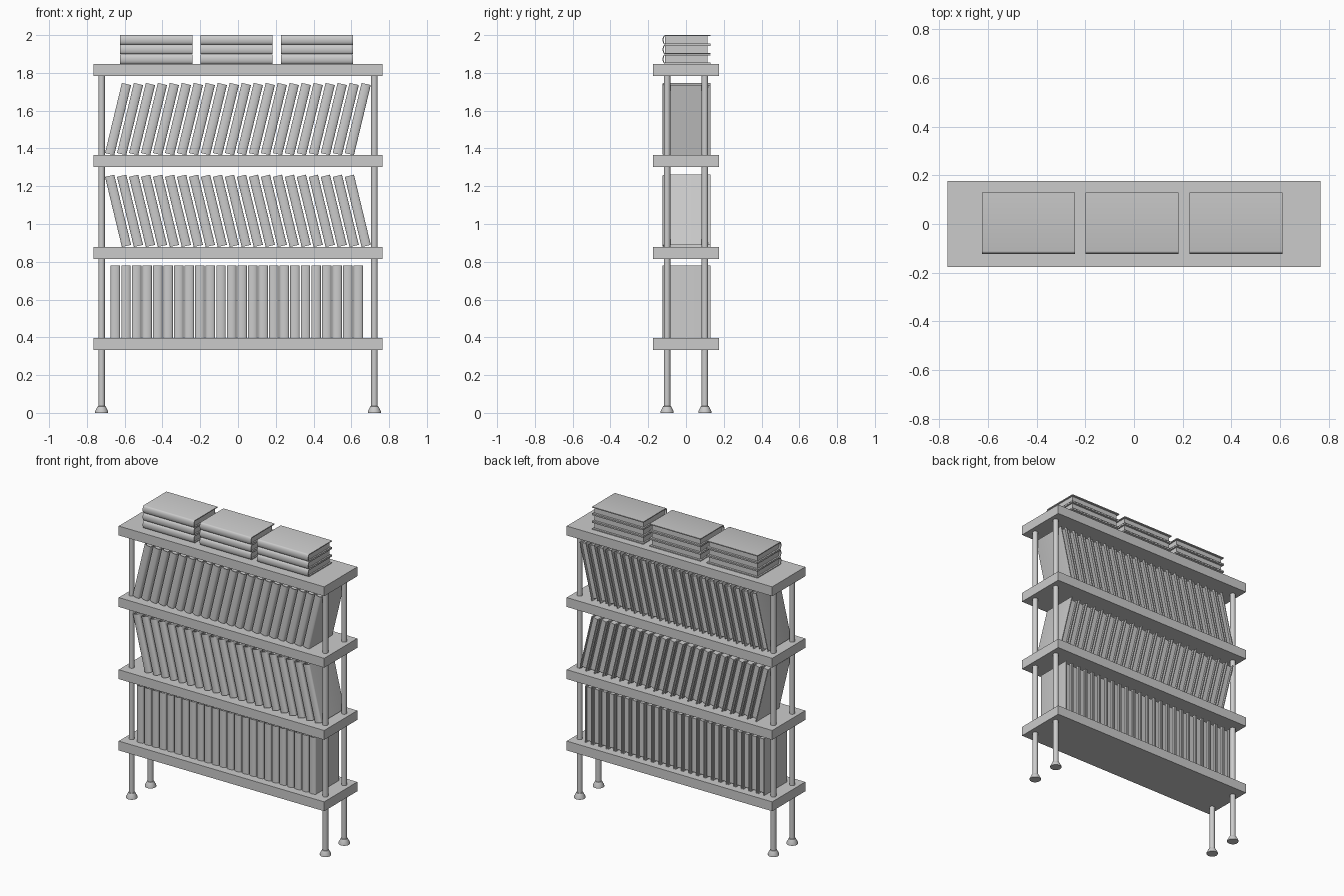
import bpy, bmesh
from math import sin, cos, pi, radians

if "Cube" in bpy.data.objects:
    bpy.data.objects.remove(bpy.data.objects["Cube"])

SHELF_TOPS = (0.397, 0.878, 1.364, 1.846)
BOOK_L, BOOK_T = 0.382, 0.05


def new_object(name, mesh, loc=(0, 0, 0), rot=(0, 0, 0)):
    ob = bpy.data.objects.new(name, mesh)
    ob.location, ob.rotation_euler = loc, rot
    bpy.context.collection.objects.link(ob)
    return ob


def add_box(bm, lo, hi):
    verts = bmesh.ops.create_cube(bm, size=1)["verts"]
    for v in verts:
        v.co = [(a + b) / 2 + c * (b - a) for a, b, c in zip(lo, hi, v.co)]


def finish(bm, name, smooth=False):
    bmesh.ops.recalc_face_normals(bm, faces=bm.faces[:])
    mesh = bpy.data.meshes.new(name)
    bm.to_mesh(mesh)
    bm.free()
    if smooth:
        mesh.shade_smooth()
        mesh.set_sharp_from_angle(angle=radians(35))
    return mesh


# Book: U-shaped cover with rounded spine, plus recessed page block
def book_mesh():
    bm = bmesh.new()
    h, c, front, back, n = BOOK_T / 2, 0.006, -0.112, 0.129, 10

    def spine(r, depth):
        return [(-r * cos(pi * i / n), front - depth * sin(pi * i / n)) for i in range(n + 1)]

    outer, inner = spine(h, 0.012), spine(h - c, 0.006)
    outer = [(-h, back)] + outer + [(h, back)]
    inner = [(-h + c, back)] + inner + [(h - c, back)]
    rings = [[[bm.verts.new((x, y, z)) for x, y in line] for line in (outer, inner)]
             for z in (-BOOK_L / 2, BOOK_L / 2)]
    (o0, i0), (o1, i1) = rings
    for k in range(len(outer) - 1):
        for a, b in ((o0, o1), (i0, i1), (o0, i0), (o1, i1)):
            bm.faces.new((a[k], a[k + 1], b[k + 1], b[k]))
    for k in (0, -1):
        bm.faces.new((o0[k], o1[k], i1[k], i0[k]))
    z = BOOK_L / 2 - 0.01
    add_box(bm, (-h + c, front, -z), (h - c, back - 0.014, z))
    return finish(bm, "book", True)


# Post with flared foot, revolved from a profile
def post_mesh():
    bm = bmesh.new()
    n = 24
    profile = ((0.035, 0), (0.035, 0.008), (0.021, 0.035), (0.0175, 0.036), (0.0175, 1.8))
    rings = [[bm.verts.new((r * cos(2 * pi * i / n), r * sin(2 * pi * i / n), z)) for i in range(n)]
             for r, z in profile]
    for a, b in zip(rings, rings[1:]):
        for i in range(n):
            j = (i + 1) % n
            bm.faces.new((a[i], a[j], b[j], b[i]))
    bm.faces.new(rings[0])
    bm.faces.new(rings[-1])
    return finish(bm, "post", True)


# Shelves
bm = bmesh.new()
add_box(bm, (-0.766, -0.176, -0.063), (0.766, 0.176, 0))
shelf = finish(bm, "shelf")
for z in SHELF_TOPS:
    new_object("shelf", shelf, (0, 0, z))

# Posts
post = post_mesh()
for x in (-0.722, 0.722):
    for y in (-0.1, 0.1):
        new_object("post", post, (x, y, 0))

# Rows of upright and leaning books: shelf, count, first x, last x, lean
book = book_mesh()
for z, count, x0, x1, lean in ((SHELF_TOPS[0], 24, -0.649, 0.637, 0),
                               (SHELF_TOPS[1], 21, -0.635, 0.634, -13.5),
                               (SHELF_TOPS[2], 21, -0.635, 0.634, 13.5)):
    a = radians(lean)
    half = (BOOK_L * cos(a) + BOOK_T * abs(sin(a))) / 2
    for i in range(count):
        x = x0 + (x1 - x0) * i / (count - 1)
        new_object("row_book", book, (x, 0, z + half), (0, a, 0))

# Flat stacks on the top shelf
for x in (-0.433, -0.008, 0.419):
    for k in range(3):
        new_object("stacked_book", book, (x, 0, SHELF_TOPS[3] + 0.027 + 0.051 * k), (0, pi / 2, 0))
